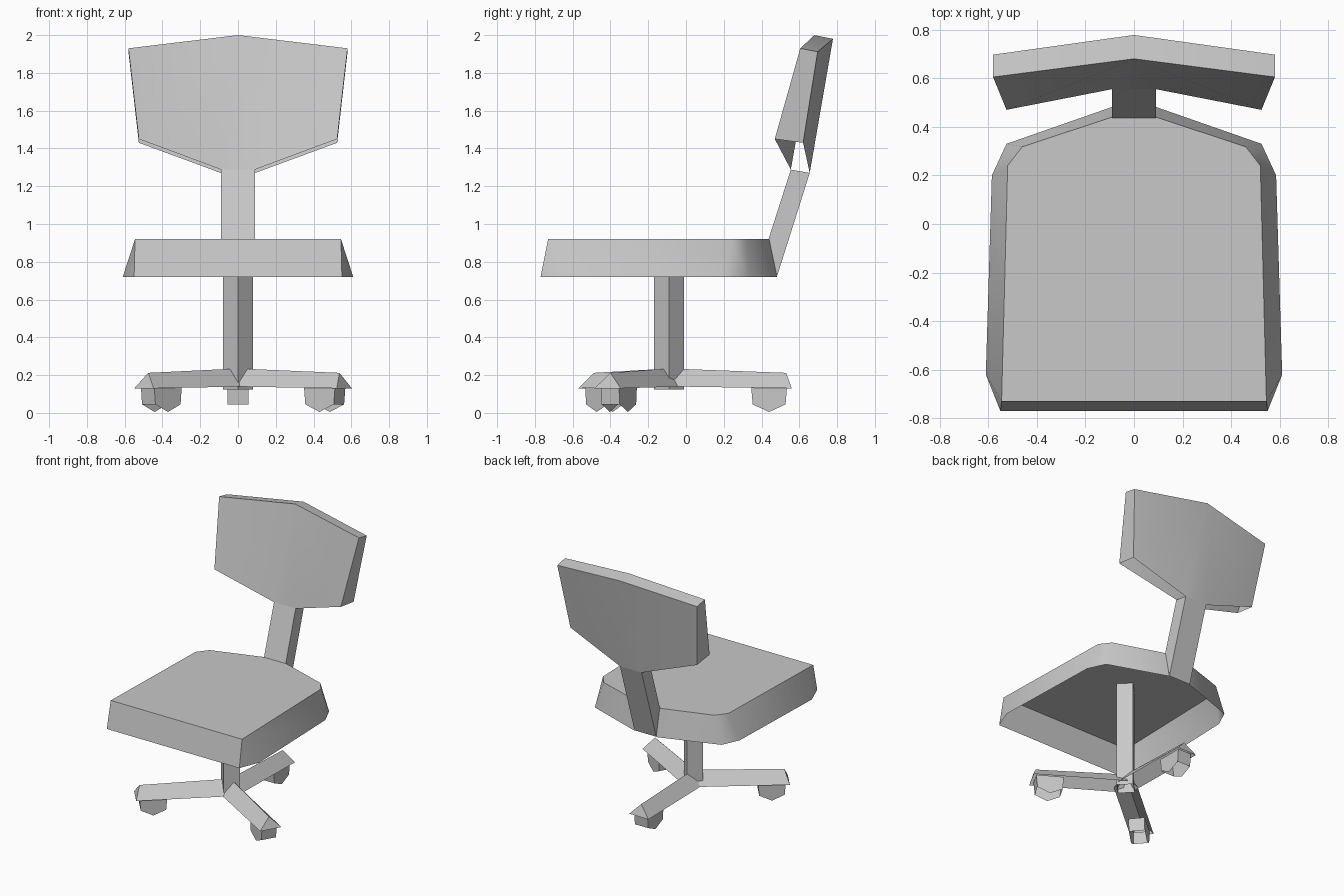
import bpy
import bmesh
import math
from mathutils import Vector, Matrix

if "Cube" in bpy.data.objects:
    bpy.data.objects.remove(bpy.data.objects["Cube"], do_unlink=True)

# Single grey material
GREY = (0.58, 0.58, 0.58, 1.0)
grey = bpy.data.materials.new("plain grey")
grey.use_nodes = True
grey.diffuse_color = GREY
grey.node_tree.nodes["Principled BSDF"].inputs["Base Color"].default_value = GREY


def make_part(name, verts, faces, mirror=False, place=None):
    """Build an open shell with faces turned away from its middle."""
    middle = sum((Vector(v) for v in verts), Vector()) / len(verts)
    if mirror:
        middle.x = 0
    bm = bmesh.new()
    points = [bm.verts.new(v) for v in verts]
    for f in faces:
        face = bm.faces.new([points[i] for i in f])
        face.normal_update()
        if face.normal.dot(face.calc_center_median() - middle) < 0:
            face.normal_flip()
    mesh = bpy.data.meshes.new(name)
    bm.to_mesh(mesh)
    bm.free()
    mesh.materials.append(grey)
    obj = bpy.data.objects.new(name, mesh)
    bpy.context.collection.objects.link(obj)
    if place:
        obj.matrix_world = place
    bpy.ops.object.select_all(action="DESELECT")
    obj.select_set(True)
    bpy.context.view_layer.objects.active = obj
    bpy.ops.object.shade_smooth_by_angle(angle=math.radians(45))
    if mirror:
        mod = obj.modifiers.new("mirror", "MIRROR")
        mod.use_clip = True
    return obj


# Seat: half outline, open underneath
TOP, LOW = 0.92, 0.72
top = [(0, -.73), (.545, -.73), (.52, .24), (.46, .318), (.09, .44), (0, .44)]
low = [(0, -.77), (.55, -.77), (.61, -.62), (.585, .20), (.525, .33), (.09, .482)]
seat_verts = [(x, y, TOP) for x, y in top] + [(x, y, LOW) for x, y in low]
make_part("seat", seat_verts,
          [range(6), (0, 1, 7, 6), (1, 8, 7), (1, 2, 9, 8),
           (2, 3, 10, 9), (3, 4, 11, 10)], mirror=True)

# Strut between the seat and the backrest, open at both ends
profile = [(.437, .92), (.482, .723), (.655, 1.27), (.555, 1.288)]
strut_verts = [(x, y, z) for x in (0, .09) for y, z in profile]
make_part("back_strut", strut_verts,
          [(4, 5, 6, 7), (0, 3, 7, 4), (1, 2, 6, 5)], mirror=True)

# Backrest: folded front and rear panels, open along the lower edge
front = [(0, .68, 2.0), (.58, .605, 1.93), (.525, .47, 1.45),
         (.09, .555, 1.288), (0, .555, 1.288)]
rear = [(0, .778, 1.98), (.58, .697, 1.912), (.525, .62, 1.43),
        (.09, .655, 1.27), (0, .655, 1.27)]
make_part("backrest", front + rear,
          [(0, 1, 2, 3), (0, 3, 4), (5, 6, 7, 8), (5, 8, 9),
           (0, 1, 6, 5), (1, 2, 7, 6)], mirror=True)

# Square post turned on its corner, running up to the seat shell
HUB = Vector((0, -.09, 0))
R = .08
ring = [(R, 0), (0, R), (-R, 0), (0, -R)]
post_verts = [(x, y, z) for z in (.125, TOP - .002) for x, y in ring]
make_part("post", post_verts,
          [(i, (i + 1) % 4, (i + 1) % 4 + 4, i + 4) for i in range(4)],
          place=Matrix.Translation(HUB))

# Three ridged legs, each with an open caster near its tip
leg_verts = [(0, 0, .235), (.62, 0, .212),
             (0, .08, .14), (.65, .08, .13),
             (0, -.08, .14), (.65, -.08, .13)]
leg_faces = [(0, 1, 3, 2), (0, 1, 5, 4), (1, 3, 5)]
side = [(-.095, .14), (-.087, .045), (0, .005), (.087, .045), (.095, .14)]
caster_verts = [(.53 + x, y, z) for y in (-.055, .055) for x, z in side]
caster_faces = [range(5), range(5, 10), (0, 1, 6, 5), (3, 4, 9, 8)]

for label, degrees in (("back", 90), ("left", -30), ("right", -140)):
    place = Matrix.Translation(HUB) @ Matrix.Rotation(math.radians(degrees), 4, "Z")
    make_part(label + "_leg", leg_verts, leg_faces, place=place)
    make_part(label + "_caster", caster_verts, caster_faces, place=place)
